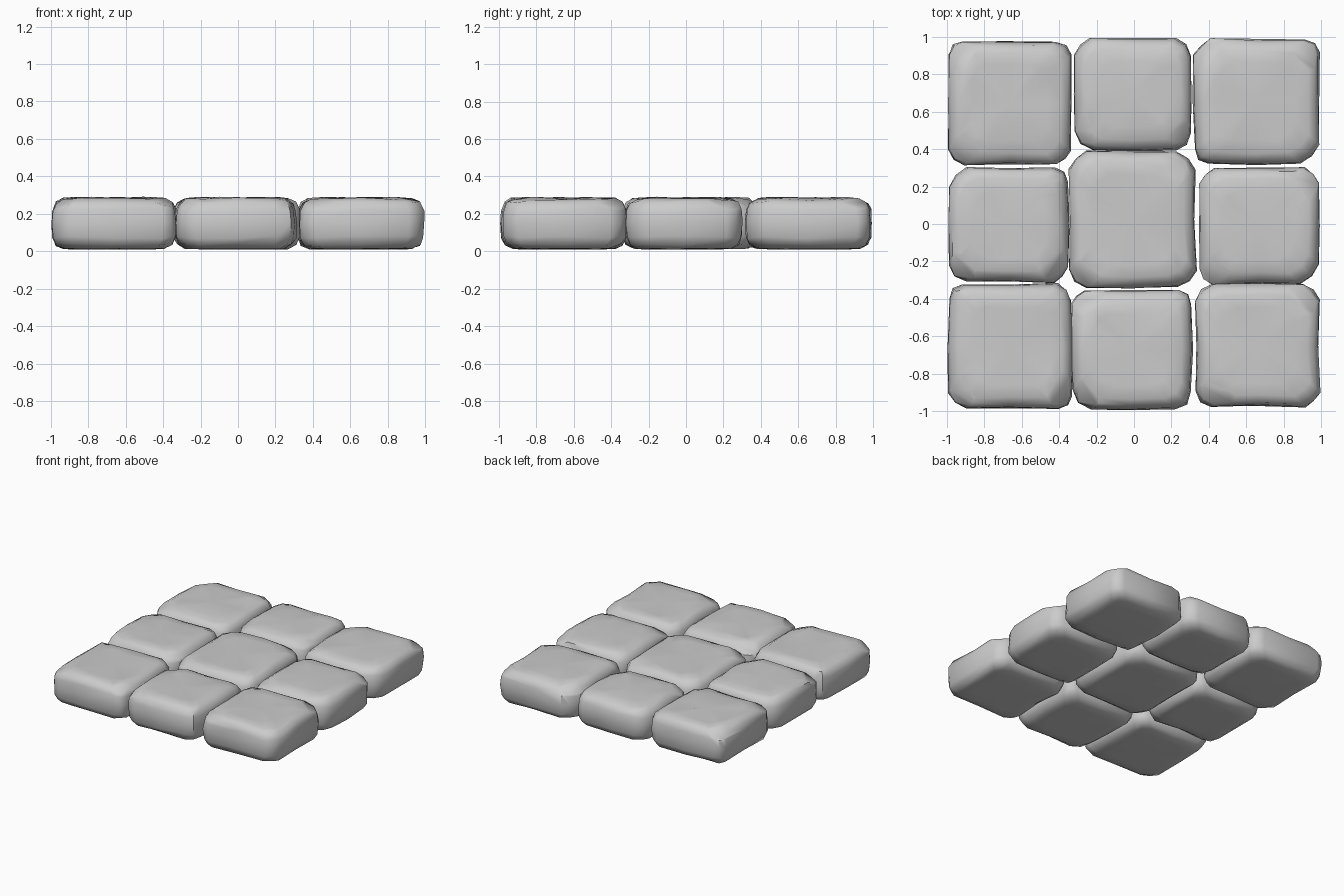
import bpy, bmesh, math, random

if "Cube" in bpy.data.objects:
    bpy.data.objects.remove(bpy.data.objects["Cube"])

random.seed(4)
stone = bpy.data.materials.new("grey stone")
stone.diffuse_color = (0.6, 0.6, 0.6, 1)
stone.use_nodes = True
stone.node_tree.nodes["Principled BSDF"].inputs["Base Color"].default_value = stone.diffuse_color

# plan bounds of each paving stone: x0, x1, y0, y1
STONES = {
    "back_left_stone": (-1.0, -0.325, 0.305, 0.99),
    "back_middle_stone": (-0.33, 0.32, 0.385, 1.0),
    "back_right_stone": (0.31, 1.0, 0.31, 1.0),
    "middle_left_stone": (-1.0, -0.34, -0.32, 0.31),
    "centre_stone": (-0.36, 0.34, -0.35, 0.40),
    "middle_right_stone": (0.335, 1.0, -0.33, 0.31),
    "front_left_stone": (-1.0, -0.32, -1.0, -0.31),
    "front_middle_stone": (-0.345, 0.32, -1.0, -0.345),
    "front_right_stone": (0.32, 1.0, -0.985, -0.31),
}
# (height, inset) of each ring, from the underside to the top
RINGS = [(0.012, 0.13), (0.014, 0.065), (0.035, 0.022), (0.075, 0.004), (0.15, 0.0),
         (0.22, 0.004), (0.26, 0.022), (0.28, 0.06), (0.284, 0.13)]


def outline(hx, hy, cuts):
    """Rectangle with worn corners and one point halfway along each side."""
    pts = []
    corners = [(1, 1), (-1, 1), (-1, -1), (1, -1)]
    for i, (sx, sy) in enumerate(corners):
        c = cuts[i]
        a = (sx * hx, sy * (hy - c))
        m = (sx * (hx - 0.36 * c), sy * (hy - 0.36 * c))
        b = (sx * (hx - c), sy * hy)
        pts += [a, m, b] if sx * sy > 0 else [b, m, a]
        pts.append([(0, hy), (-hx, 0), (0, -hy), (hx, 0)][i])
    return pts


def make_stone(name, x0, x1, y0, y1):
    cx, cy, hx, hy = (x0 + x1) / 2, (y0 + y1) / 2, (x1 - x0) / 2, (y1 - y0) / 2
    cuts = [random.uniform(0.07, 0.11) for _ in range(4)]
    dents = [random.uniform(0, 0.012) for _ in range(16)]
    bm = bmesh.new()
    rings = []
    for z, inset in RINGS:
        ring = []
        for k, (px, py) in enumerate(outline(hx - inset, hy - inset, cuts)):
            s = 1 - (dents[k] + random.uniform(0, 0.008)) / 0.33
            dz = random.uniform(-0.008, 0.008) if z > 0.03 else random.uniform(-0.003, 0.003)
            ring.append(bm.verts.new((cx + px * s, cy + py * s, z + dz)))
        rings.append(ring)
    for lo, hi in zip(rings, rings[1:]):
        for k in range(16):
            n = (k + 1) % 16
            bm.faces.new((lo[k], lo[n], hi[n], hi[k]))
    # top and underside close on a central point
    for ring, z in ((rings[0], 0.01), (rings[-1], 0.284)):
        mid = bm.verts.new((cx, cy, z))
        for k in range(16):
            bm.faces.new((ring[k], ring[(k + 1) % 16], mid))
    bmesh.ops.recalc_face_normals(bm, faces=bm.faces)
    # hammered chips: slice a shallow facet off some rim corners
    for sx, sy in random.sample([(1, 1), (1, -1), (-1, 1), (-1, -1)], 2):
        co = (cx + sx * (hx - 0.1), cy + sy * (hy - 0.12), 0.273)
        no = (sx * random.uniform(0.2, 0.5), sy * random.uniform(0.2, 0.5), 1)
        cut = bmesh.ops.bisect_plane(bm, geom=bm.verts[:] + bm.edges[:] + bm.faces[:],
                                     plane_co=co, plane_no=no, clear_outer=True)
        edges = [e for e in cut["geom_cut"] if isinstance(e, bmesh.types.BMEdge)]
        bmesh.ops.holes_fill(bm, edges=edges)
    bmesh.ops.recalc_face_normals(bm, faces=bm.faces)
    me = bpy.data.meshes.new(name)
    bm.to_mesh(me)
    bm.free()
    me.materials.append(stone)
    ob = bpy.data.objects.new(name, me)
    bpy.context.collection.objects.link(ob)
    bpy.context.view_layer.objects.active = ob
    ob.select_set(True)
    bpy.ops.object.shade_smooth_by_angle(angle=math.radians(50))
    ob.select_set(False)


for name, bounds in STONES.items():
    make_stone(name, *bounds)
